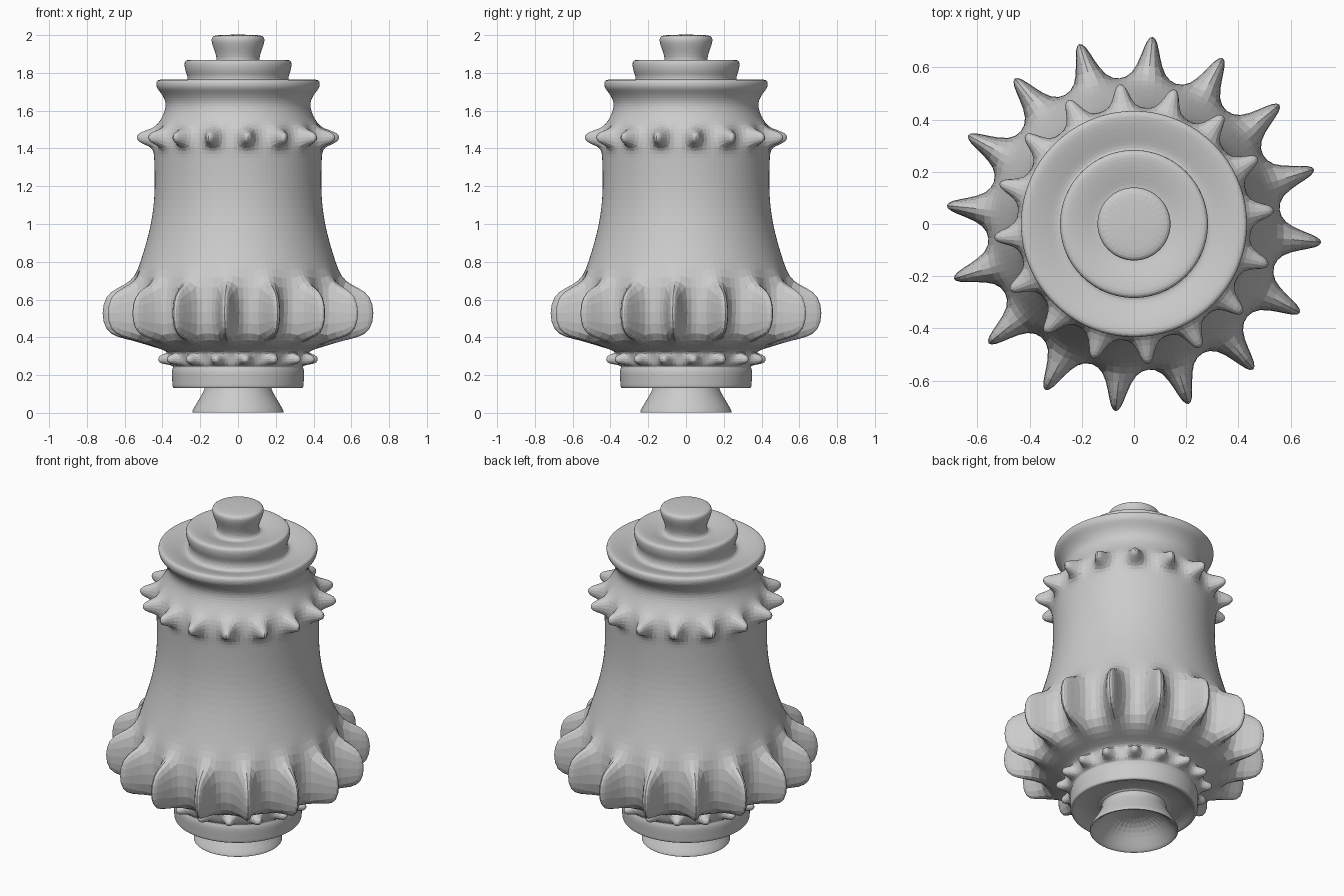
import bpy, bmesh, math

if "Cube" in bpy.data.objects:
    bpy.data.objects.remove(bpy.data.objects["Cube"])

SIDES = 32

# Turned profile (radius, height), from the hollow underside up to the knob
profile = [
    (.11, .13), (.20, .03), (.23, .0), (.243, .0), (.24, .018),      # foot
    (.175, .12), (.165, .17), (.29, .155), (.325, .13), (.347, .13),  # ledge
    (.347, .16), (.353, .225), (.34, .243),
    (.355, .253), (.365, .318),                                       # bead band
    (.40, .338), (.56, .378), (.555, .69),                            # big tooth band
    (.505, .83), (.457, 1.0), (.438, 1.17), (.443, 1.34),             # waist
    (.447, 1.405), (.435, 1.51),                                      # upper stud band
    (.395, 1.575), (.375, 1.64), (.408, 1.695), (.433, 1.72),         # large lid
    (.435, 1.76), (.41, 1.768), (.33, 1.745), (.275, 1.725),
    (.262, 1.775), (.28, 1.81), (.287, 1.86), (.265, 1.874),          # small lid
    (.18, 1.855), (.12, 1.835),
    (.108, 1.88), (.138, 1.95), (.143, 1.988), (.12, 2.003),          # knob
]

# Extruded bands: lower row -> (parity, tip radius, tip z low, tip z high, width scale)
bands = {
    13: (0, .428, .258, .308, .65),
    16: (1, .73, .40, .655, .42),
    22: (0, .543, 1.43, 1.487, .5),
}


def polar(r, angle, z):
    r *= 1.006  # offsets the subdivision shrinkage
    return (r * math.cos(angle), r * math.sin(angle), z)


def build_body():
    bm = bmesh.new()
    step = math.tau / SIDES
    rows = [[bm.verts.new(polar(r, k * step, z)) for k in range(SIDES)]
            for r, z in profile]
    for i in range(len(rows) - 1):
        for k in range(SIDES):
            n = (k + 1) % SIDES
            quad = [rows[i][k], rows[i][n], rows[i + 1][n], rows[i + 1][k]]
            if i in bands and k % 2 == bands[i][0]:
                # Pull this face outward into a tapered tooth
                _, r, lo, hi, width = bands[i]
                mid = (k + .5) * step
                half = step * .5 * width * profile[i][0] / r
                tip = [bm.verts.new(polar(r, mid + s * half, z))
                       for s, z in ((-1, lo), (1, lo), (1, hi), (-1, hi))]
                bm.faces.new(tip)
                for a in range(4):
                    b = (a + 1) % 4
                    bm.faces.new((quad[a], quad[b], tip[b], tip[a]))
            else:
                bm.faces.new(quad)
    # Closed knob top and closed hollow underside
    bm.faces.new(rows[-1])
    bm.faces.new(rows[0][::-1])
    mesh = bpy.data.meshes.new("ornate_bell_body")
    bm.to_mesh(mesh)
    bm.free()
    obj = bpy.data.objects.new("ornate_bell_body", mesh)
    bpy.context.collection.objects.link(obj)
    return obj


body = build_body()
sub = body.modifiers.new("round_off", 'SUBSURF')
sub.levels = sub.render_levels = 2
